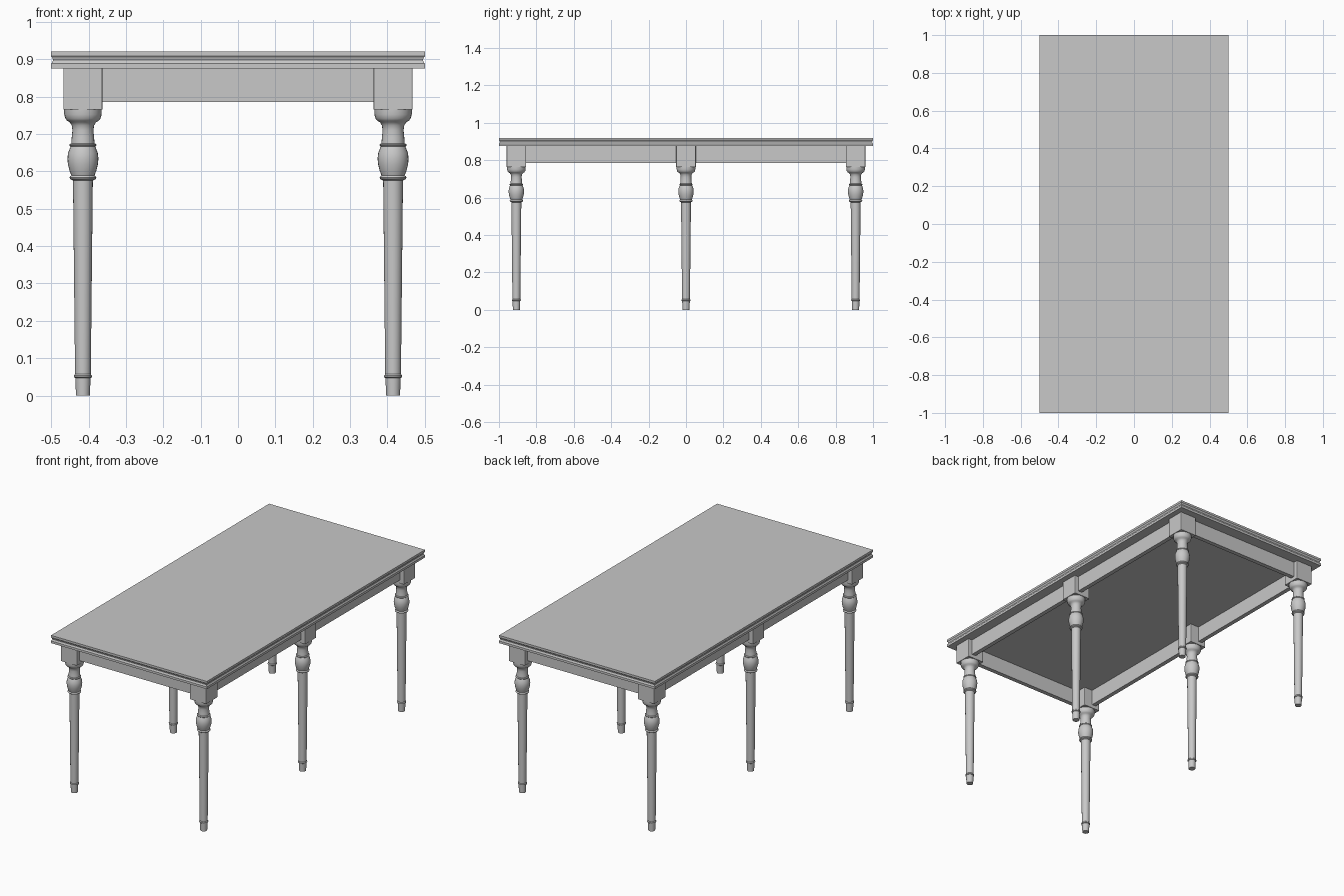
import bpy, bmesh, math

if "Cube" in bpy.data.objects:
    bpy.data.objects.remove(bpy.data.objects["Cube"])

grey = bpy.data.materials.new("painted_grey")
grey.diffuse_color = (0.58, 0.58, 0.58, 1)
grey.use_nodes = True
grey.node_tree.nodes["Principled BSDF"].inputs["Base Color"].default_value = grey.diffuse_color


def finish(name, bm, smooth=False):
    bmesh.ops.recalc_face_normals(bm, faces=bm.faces)
    mesh = bpy.data.meshes.new(name)
    bm.to_mesh(mesh)
    bm.free()
    mesh.materials.append(grey)
    obj = bpy.data.objects.new(name, mesh)
    bpy.context.collection.objects.link(obj)
    if smooth:
        bpy.ops.object.select_all(action='DESELECT')
        obj.select_set(True)
        bpy.context.view_layer.objects.active = obj
        bpy.ops.object.shade_smooth_by_angle(angle=math.radians(35))
    return obj


def loft(name, rings, smooth=False):
    """Skin a stack of closed rings and cap both ends."""
    bm = bmesh.new()
    loops = [[bm.verts.new(p) for p in ring] for ring in rings]
    for a, b in zip(loops, loops[1:]):
        for i in range(len(a)):
            j = (i + 1) % len(a)
            bm.faces.new((a[i], a[j], b[j], b[i]))
    bm.faces.new(loops[0][::-1])
    bm.faces.new(loops[-1])
    return finish(name, bm, smooth)


def rect(hx, hy, z):
    return [(-hx, -hy, z), (hx, -hy, z), (hx, hy, z), (-hx, hy, z)]


def box(name, centre, half, bevel=0):
    bm = bmesh.new()
    bmesh.ops.create_cube(bm, size=1)
    for v in bm.verts:
        v.co = [c + 2 * h * p for c, h, p in zip(centre, half, v.co)]
    if bevel:
        upright = [e for e in bm.edges
                   if abs(e.verts[0].co.z - e.verts[1].co.z) > 0.01]
        bmesh.ops.bevel(bm, geom=upright, offset=bevel, segments=2,
                        profile=0.5, affect='EDGES')
    return finish(name, bm)


# Tabletop with a shallow cove running round its edge
edge = [(0.875, 0), (0.888, 0), (0.892, 0.003), (0.898, 0.005),
        (0.904, 0.003), (0.908, 0), (0.92, 0)]
loft("tabletop", [rect(0.5 - d, 1 - d, z) for z, d in edge])

# Apron boards under the top
LX, LY = 0.415, 0.907
AZ, AH, AT = 0.83, 0.045, 0.0125
for s, side in ((-1, "left"), (1, "right")):
    box("apron_" + side, (s * 0.43, 0, AZ), (AT, LY, AH))
for s, side in ((-1, "front"), (1, "back")):
    box("apron_" + side, (0, s * 0.922, AZ), (LX, AT, AH))

# Turned leg profile: (radius, height)
profile = [(0.0185, 0), (0.0205, 0.047), (0.024, 0.049), (0.0245, 0.053),
           (0.021, 0.057), (0.0265, 0.575), (0.034, 0.579), (0.036, 0.583),
           (0.034, 0.587), (0.031, 0.589), (0.036, 0.602), (0.040, 0.618),
           (0.0415, 0.633), (0.040, 0.648), (0.035, 0.662), (0.033, 0.666),
           (0.036, 0.669), (0.036, 0.672), (0.031, 0.675), (0.030, 0.69),
           (0.028, 0.71), (0.030, 0.723), (0.035, 0.731), (0.042, 0.735),
           (0.047, 0.741), (0.050, 0.752), (0.050, 0.766)]
SIDES = 24

# Six legs, each topped by a square block
for sx, side in ((-1, "left"), (1, "right")):
    for sy, place in ((-1, "front"), (0, "middle"), (1, "back")):
        x, y = sx * LX, sy * LY
        rings = [[(r * math.cos(2 * math.pi * i / SIDES),
                   r * math.sin(2 * math.pi * i / SIDES), z)
                  for i in range(SIDES)] for r, z in profile]
        leg = loft(f"leg_{place}_{side}", rings, True)
        leg.location = (x, y, 0)
        box(f"leg_block_{place}_{side}", (x, y, 0.82),
            (0.0525, 0.0525, 0.055), 0.004)
